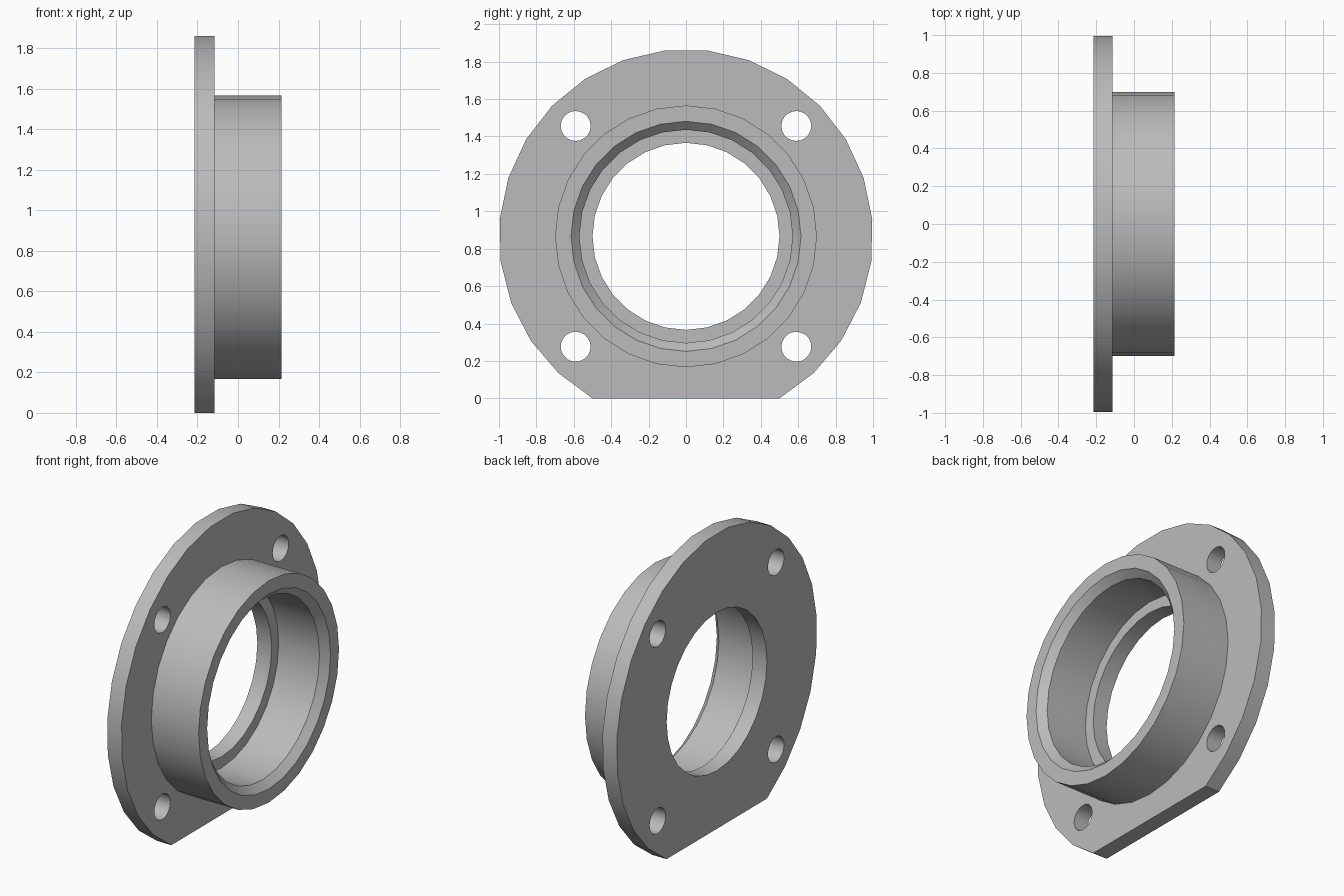
import bpy, bmesh
from math import sin, cos, pi, radians
from mathutils import Vector

cube = bpy.data.objects.get("Cube")
if cube:
    bpy.data.objects.remove(cube, do_unlink=True)

AXIS_Z = cos(radians(30))            # height of the bore axis above the flat foot
BACK, FACE, MOUTH = -0.215, -0.115, 0.215
BORE, SOCKET, HUB, FLANGE = 0.5, 0.57, 0.7, 1.0
SEGMENTS = 28

steel = bpy.data.materials.new("plain_grey")
steel.use_nodes = True
grey = (0.5, 0.5, 0.5, 1)
steel.diffuse_color = grey
steel.node_tree.nodes["Principled BSDF"].inputs["Base Color"].default_value = grey


def arc(x, radius, count, start=0.0, sweep=2 * pi, y=0.0, z=0.0):
    """Points on an arc around the x axis, starting from straight down."""
    return [Vector((x, y + radius * sin(start + sweep * i / count),
                    AXIS_Z + z - radius * cos(start + sweep * i / count)))
            for i in range(count)]


def finish(bm, name):
    bmesh.ops.recalc_face_normals(bm, faces=bm.faces)
    mesh = bpy.data.meshes.new(name)
    bm.to_mesh(mesh)
    bm.free()
    mesh.materials.append(steel)
    obj = bpy.data.objects.new(name, mesh)
    bpy.context.collection.objects.link(obj)
    bpy.ops.object.select_all(action="DESELECT")
    obj.select_set(True)
    bpy.context.view_layer.objects.active = obj
    bpy.ops.object.shade_smooth_by_angle(angle=radians(25))
    return obj


# Flange: round plate with a flat foot, a central bore and four bolt holes
bm = bmesh.new()
outline = arc(BACK, FLANGE, 23, radians(30), radians(300))
outline.append(Vector((BACK, -FLANGE * sin(radians(30)), 0)))
loops = [outline, arc(BACK, BORE, SEGMENTS)]
loops += [arc(BACK, 0.08, 20, y=sy * 0.59, z=sz * 0.59)
          for sy in (-1, 1) for sz in (-1, 1)]
for points in loops:
    verts = [bm.verts.new(p) for p in points]
    for a, b in zip(verts, verts[1:] + verts[:1]):
        bm.edges.new((a, b))
bmesh.ops.triangle_fill(bm, use_beauty=True, edges=bm.edges[:])
grown = bmesh.ops.extrude_face_region(bm, geom=bm.faces[:], use_keep_orig=True)
moved = [g for g in grown["geom"] if isinstance(g, bmesh.types.BMVert)]
bmesh.ops.translate(bm, verts=moved, vec=(FACE - BACK, 0, 0))
finish(bm, "flange_plate")

# Hub: turned collar with a chamfered mouth; the flange forms the inner step
bm = bmesh.new()
profile = [(FACE, HUB), (MOUTH, HUB), (MOUTH, 0.615),
           (MOUTH - 0.045, SOCKET), (FACE, SOCKET)]
rings = [[bm.verts.new(p) for p in arc(x, r, SEGMENTS)] for x, r in profile]
for inner, outer in zip(rings, rings[1:]):
    for i in range(SEGMENTS):
        j = (i + 1) % SEGMENTS
        bm.faces.new((inner[i], inner[j], outer[j], outer[i]))
finish(bm, "hub_collar")
